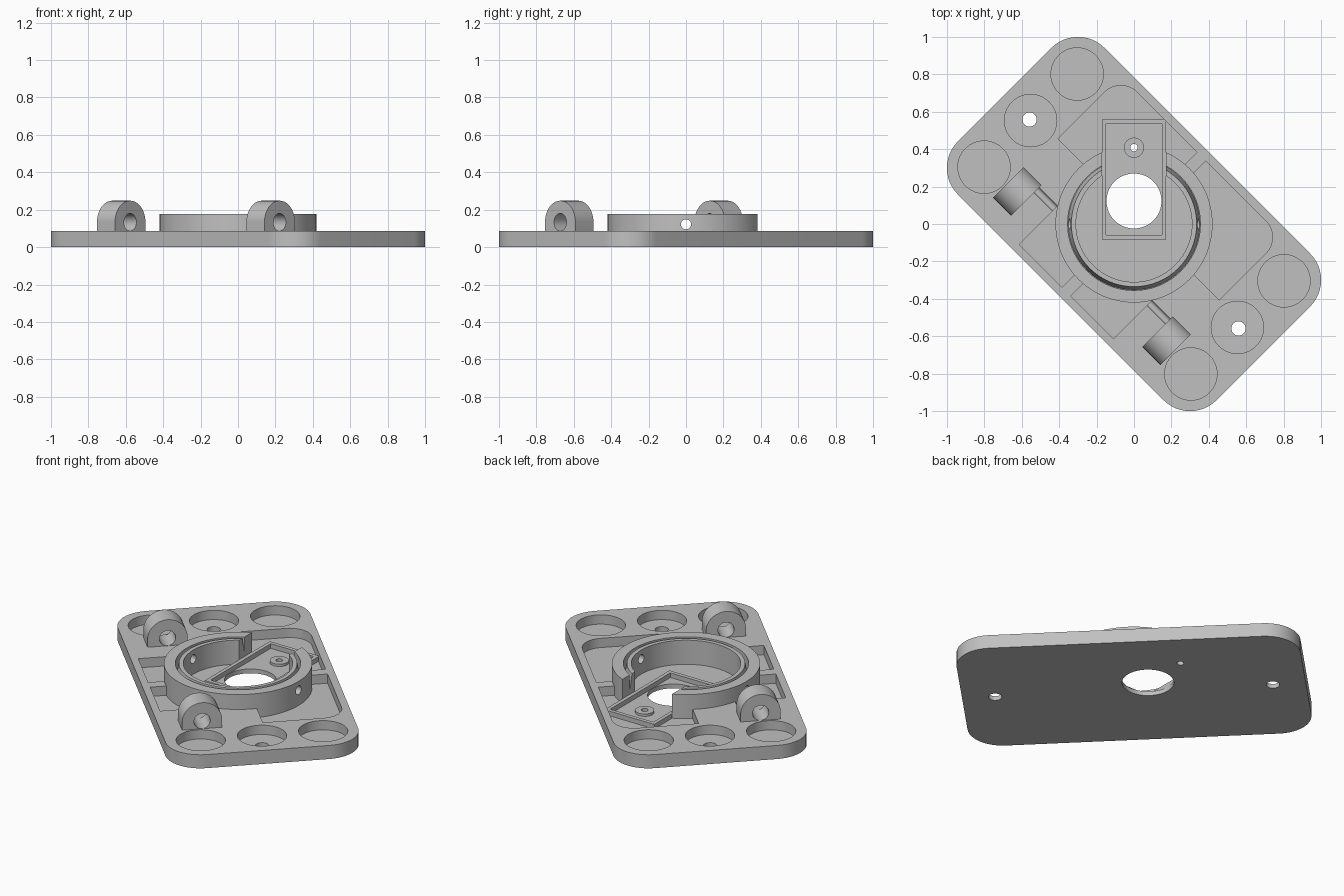
import bpy
import bmesh
from math import sin, cos, pi, radians
from mathutils import Matrix, Vector

if "Cube" in bpy.data.objects:
    bpy.data.objects.remove(bpy.data.objects["Cube"], do_unlink=True)

grey = bpy.data.materials.new("plain_grey")
grey.use_nodes = True
grey.diffuse_color = (0.53, 0.53, 0.53, 1)
grey.node_tree.nodes["Principled BSDF"].inputs["Base Color"].default_value = grey.diffuse_color

TURN = Matrix.Rotation(radians(-45), 4, "Z")        # the plate lies diagonally
SIDEWAYS = Matrix(((0, 0, 1, 0), (1, 0, 0, 0), (0, 1, 0, 0), (0, 0, 0, 1)))  # extrude along x
FLAT = Matrix.Identity(4)
THICK, FLOOR, RING_TOP = 0.085, 0.027, 0.178


def make(name, bm):
    bmesh.ops.recalc_face_normals(bm, faces=bm.faces)
    mesh = bpy.data.meshes.new(name)
    bm.to_mesh(mesh)
    bm.free()
    mesh.materials.append(grey)
    ob = bpy.data.objects.new(name, mesh)
    bpy.context.collection.objects.link(ob)
    return ob


def prism(name, outline, low, high, matrix=FLAT):
    bm = bmesh.new()
    face = bm.faces.new([bm.verts.new((x, y, low)) for x, y in outline])
    top = bmesh.ops.extrude_face_region(bm, geom=[face])["geom"]
    bmesh.ops.translate(bm, vec=(0, 0, high - low),
                        verts=[v for v in top if isinstance(v, bmesh.types.BMVert)])
    bmesh.ops.transform(bm, matrix=matrix, verts=bm.verts)
    return make(name, bm)


def circle(x, y, r, n=64):
    return [(x + r * cos(2 * pi * i / n), y + r * sin(2 * pi * i / n)) for i in range(n)]


def rounded(corners, steps=12):
    """Right-angled outline; each corner is x, y, radius."""
    out = []
    for i, (x, y, r) in enumerate(corners):
        p = Vector((x, y))
        if r == 0:
            out.append(p)
            continue
        a = (Vector(corners[i - 1][:2]) - p).normalized()
        b = (Vector(corners[(i + 1) % len(corners)][:2]) - p).normalized()
        centre = p + (a + b) * r
        for k in range(steps + 1):
            t = pi / 2 * k / steps
            out.append(centre - b * r * cos(t) - a * r * sin(t))
    return out


def box(x0, x1, y0, y1, r=0):
    return rounded([(x0, y0, r), (x1, y0, r), (x1, y1, r), (x0, y1, r)])


def lathe(name, section, n=96):
    bm = bmesh.new()
    rows = [[bm.verts.new((r * cos(2 * pi * i / n), r * sin(2 * pi * i / n), z))
             for r, z in section] for i in range(n)]
    m = len(section)
    for i in range(n):
        a, b = rows[i], rows[(i + 1) % n]
        for j in range(m):
            k = (j + 1) % m
            bm.faces.new((a[j], b[j], b[k], a[k]))
    return make(name, bm)


def cut(ob, *cutters):
    for tool in cutters:
        mod = ob.modifiers.new("cut", "BOOLEAN")
        mod.operation, mod.solver, mod.object = "DIFFERENCE", "EXACT", tool
        bpy.context.view_layer.update()
        mesh = bpy.data.meshes.new_from_object(
            ob.evaluated_get(bpy.context.evaluated_depsgraph_get()))
        ob.modifiers.clear()
        ob.data = mesh
        bpy.data.objects.remove(tool, do_unlink=True)


# Base plate with magnet recesses, pockets and screw holes
plate = prism("base_plate", box(-0.978, 0.978, -0.554, 0.554, 0.2), 0, THICK, TURN)
for s in (-1, 1):
    for v in (-0.352, 0, 0.352):
        cut(plate, prism("recess", circle(s * 0.782, v, 0.14), FLOOR, 0.2, TURN))
    cut(plate, prism("screw_hole", circle(s * 0.79, 0, 0.038, 32), -0.1, 0.2, TURN))
    upper = rounded([(s * 0.033, 0.035, 0), (s * 0.61, 0.035, 0),
                     (s * 0.61, 0.51, 0.125), (s * 0.033, 0.51, 0)])
    lower = box(s * 0.033, s * 0.356, -0.511, -0.1)
    cut(plate, prism("upper_pocket", upper, FLOOR, 0.2, TURN),
        prism("lower_pocket", lower, FLOOR, 0.2, TURN))
    # Wire groove between lug and pocket
    ends = sorted((s * 0.34, s * 0.52))
    cut(plate, prism("groove", circle(-0.24, THICK, 0.02, 16), *ends, TURN @ SIDEWAYS))
cut(plate, prism("well", circle(0, 0, 0.32, 96), FLOOR, 0.2),
    prism("centre_opening", circle(0, 0.123, 0.147), -0.1, 0.2),
    prism("pin_hole", circle(0, 0.408, 0.02, 24), -0.1, 0.2))

# Collar with a tapered slot in its rim, open at the back
collar = lathe("collar", [(0.42, FLOOR - 0.005), (0.42, RING_TOP), (0.355, RING_TOP),
                          (0.355, 0.09), (0.352, 0.09), (0.335, RING_TOP),
                          (0.31, RING_TOP), (0.31, FLOOR - 0.005)])
cut(collar, prism("gap", box(-0.172, 0.172, 0, 0.6), -0.1, 0.4),
    prism("cross_hole", circle(0, 0.122, 0.027, 24), -0.6, 0.6, SIDEWAYS))

# Low frame around the opening
frame = prism("arm_frame", box(-0.172, 0.172, -0.083, 0.56), FLOOR - 0.005, 0.056)
cut(frame, prism("frame_inside", box(-0.149, 0.149, -0.058, 0.536), -0.1, 0.2))

# Boss around the pin hole
boss = prism("pin_boss", circle(0, 0.408, 0.054, 40), FLOOR - 0.005, 0.042)
cut(boss, prism("boss_hole", circle(0, 0.408, 0.02, 24), -0.1, 0.2))

# Round-topped lugs
parts = [plate, collar, frame, boss]
for side, u in (("left", 0.565), ("right", -0.565)):
    shape = rounded([(-0.433, 0.075, 0), (-0.203, 0.075, 0),
                     (-0.203, 0.248, 0.1149), (-0.433, 0.248, 0.1149)], 20)
    lug = prism(side + "_lug", shape, u - 0.068, u + 0.068, TURN @ SIDEWAYS)
    cut(lug, prism("lug_hole", circle(-0.318, 0.133, 0.047, 32), u - 0.2, u + 0.2,
                   TURN @ SIDEWAYS))
    parts.append(lug)

# Smooth the curved walls, keep the edges crisp
bpy.ops.object.select_all(action="DESELECT")
for ob in parts:
    ob.select_set(True)
bpy.context.view_layer.objects.active = plate
bpy.ops.object.shade_smooth_by_angle(angle=radians(30))
